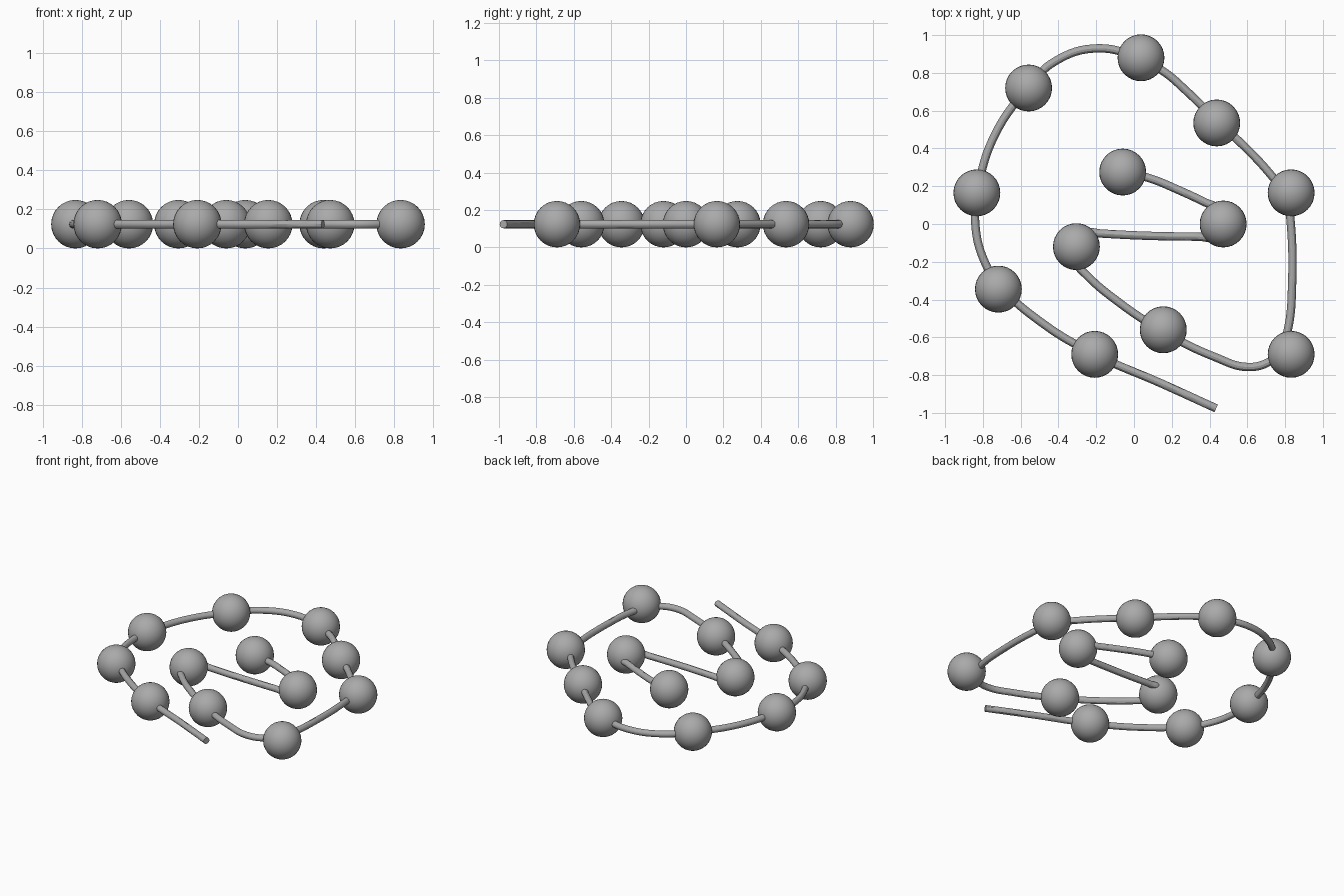
import bpy

if "Cube" in bpy.data.objects:
    bpy.data.objects.remove(bpy.data.objects["Cube"])

R = 0.124        # bead radius, also the height of the cord
CORD_R = 0.022

mat = bpy.data.materials.new("dark_grey")
mat.diffuse_color = (0.4, 0.4, 0.4, 1)
mat.use_nodes = True
mat.node_tree.nodes["Principled BSDF"].inputs["Base Color"].default_value = mat.diffuse_color

beads = [(-0.06, 0.275), (0.472, 0.0), (-0.305, -0.12), (0.155, -0.56),
         (0.832, -0.69), (0.832, 0.165), (0.438, 0.535), (0.037, 0.88),
         (-0.558, 0.72), (-0.832, 0.165), (-0.718, -0.345), (-0.208, -0.69)]

# cord centre line, from the inner bead outwards; turns hide inside beads
path = [(-0.06, 0.275), (0.08, 0.243), (0.24, 0.178), (0.38, 0.113), (0.44, 0.083),
        (0.472, 0.0), (0.42, -0.067), (0.34, -0.067), (0.06, -0.062), (-0.18, -0.05),
        (-0.24, -0.046), (-0.335, -0.12), (-0.315, -0.195), (-0.25, -0.272),
        (-0.1, -0.4), (0.155, -0.57), (0.43, -0.705), (0.6, -0.757), (0.715, -0.73),
        (0.77, -0.68), (0.812, -0.57), (0.837, -0.32), (0.825, 0.06),
        (0.81, 0.155), (0.75, 0.23), (0.64, 0.355), (0.438, 0.548),
        (0.28, 0.702), (0.16, 0.805), (0.037, 0.872), (-0.19, 0.93),
        (-0.42, 0.86), (-0.558, 0.725), (-0.735, 0.475), (-0.825, 0.19),
        (-0.84, 0.0), (-0.795, -0.19), (-0.71, -0.325), (-0.485, -0.525),
        (-0.208, -0.69), (0.14, -0.842), (0.435, -0.976)]

# cord: round-bevelled bezier with a flat capped end
curve = bpy.data.curves.new("cord", 'CURVE')
curve.dimensions = '3D'
curve.bevel_depth = CORD_R
curve.bevel_resolution = 4
curve.resolution_u = 8
curve.use_fill_caps = True
spline = curve.splines.new('BEZIER')
spline.bezier_points.add(len(path) - 1)
for p, (x, y) in zip(spline.bezier_points, path):
    p.co = (x, y, R)
    p.handle_left_type = p.handle_right_type = 'AUTO'
cord = bpy.data.objects.new("cord", curve)
bpy.context.collection.objects.link(cord)
bpy.ops.object.select_all(action='DESELECT')
cord.select_set(True)
bpy.context.view_layer.objects.active = cord
bpy.ops.object.convert(target='MESH')
bpy.ops.object.shade_smooth_by_angle()
cord = bpy.context.object
cord.data.materials.clear()
cord.data.materials.append(mat)

# beads: smooth spheres threaded on the cord
for i, (x, y) in enumerate(beads):
    bpy.ops.mesh.primitive_uv_sphere_add(segments=32, ring_count=16, radius=R,
                                         location=(x, y, R))
    bead = bpy.context.object
    bead.name = f"bead_{i + 1}"
    bead.data.materials.append(mat)
    bpy.ops.object.shade_smooth()
